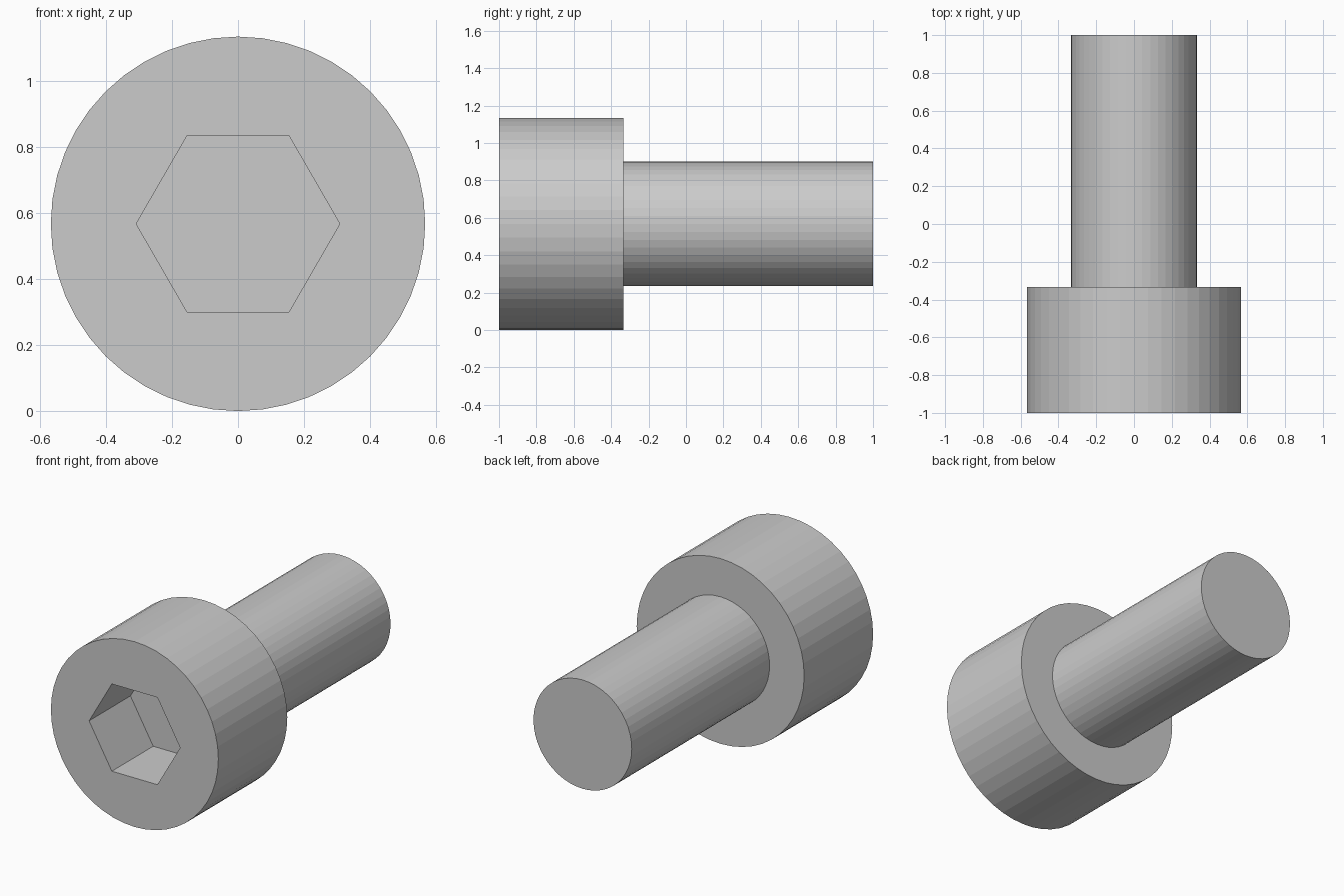
import bpy, bmesh
from math import cos, sin, pi

if "Cube" in bpy.data.objects:
    bpy.data.objects.remove(bpy.data.objects["Cube"])

SIDES = 48
HEAD_R, SHAFT_R, HEX_APOTHEM = 0.567, 0.333, 0.267
CENTRE_Z = HEAD_R


def round_radius(r):
    return lambda a: r


def hex_radius(a):
    # distance to the side of a hexagon with corners on the x axis
    return HEX_APOTHEM / cos((a + 1e-6) % (pi / 3) - pi / 6)


# Rings from the socket floor, around the head and along to the shaft tip
rings = [
    (-0.60, hex_radius),              # socket floor
    (-1.00, hex_radius),              # socket mouth
    (-1.00, round_radius(HEAD_R)),    # head front rim
    (-0.333, round_radius(HEAD_R)),   # head back rim
    (-0.333, round_radius(SHAFT_R)),  # shaft root
    (1.00, round_radius(SHAFT_R)),    # shaft tip
]

bm = bmesh.new()
loops = []
for y, radius in rings:
    loop = []
    for i in range(SIDES):
        a = 2 * pi * i / SIDES
        r = radius(a)
        loop.append(bm.verts.new((r * cos(a), y, CENTRE_Z + r * sin(a))))
    loops.append(loop)

# Walls between neighbouring rings
for a, b in zip(loops, loops[1:]):
    for i in range(SIDES):
        j = (i + 1) % SIDES
        bm.faces.new((a[i], a[j], b[j], b[i]))

# Flat socket floor and shaft end
bm.faces.new(loops[0])
bm.faces.new(loops[-1])
bmesh.ops.recalc_face_normals(bm, faces=bm.faces)

mesh = bpy.data.meshes.new("socket_head_screw")
bm.to_mesh(mesh)
bm.free()
screw = bpy.data.objects.new("socket_head_screw", mesh)
bpy.context.collection.objects.link(screw)
